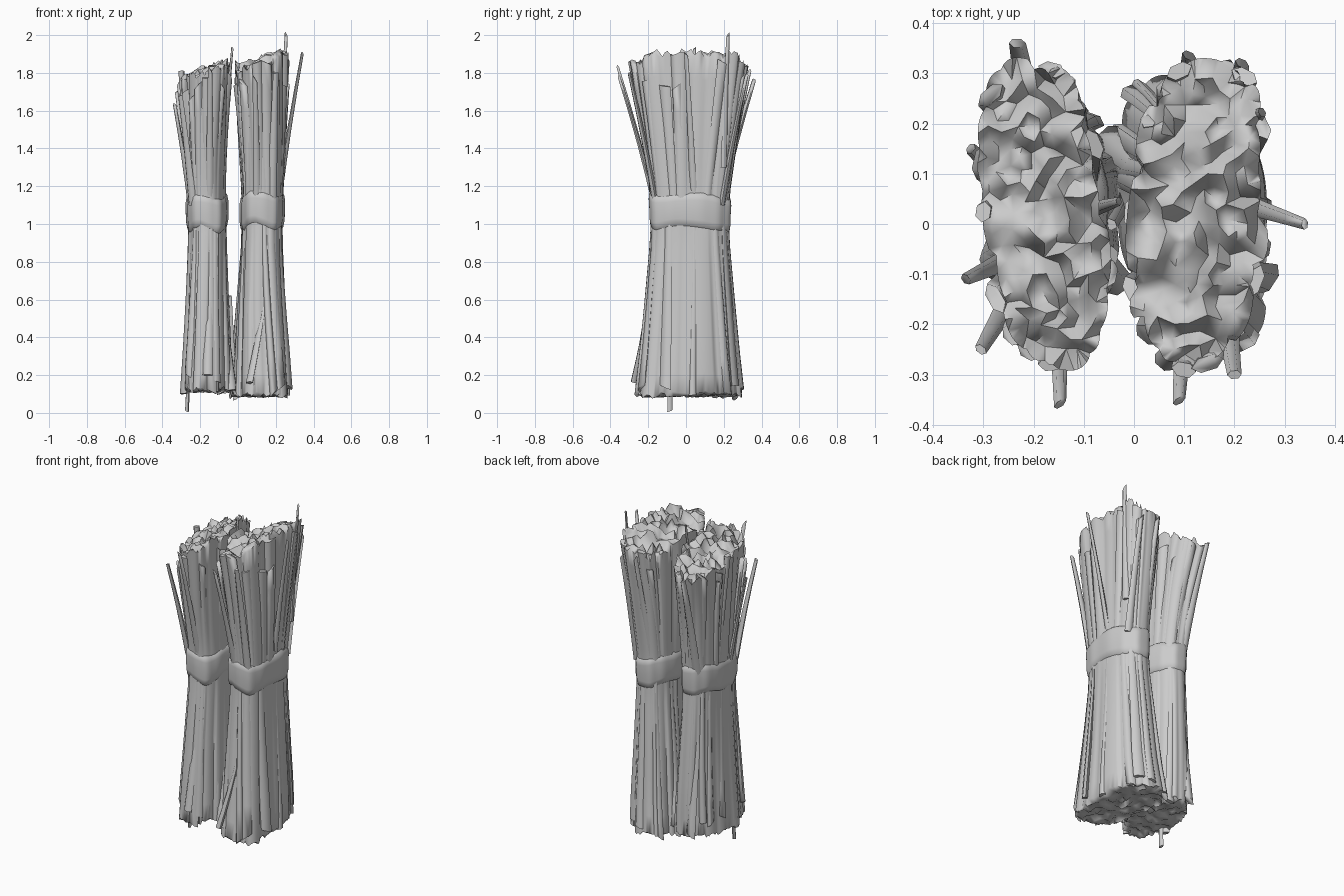
import bpy, bmesh, random
from math import sin, cos, pi, copysign
from mathutils import Vector
from mathutils.geometry import delaunay_2d_cdt

if "Cube" in bpy.data.objects:
    bpy.data.objects.remove(bpy.data.objects["Cube"])

random.seed(5)
N = 120  # samples around a sheaf

# Outline stations: z, centre x, centre y, half width, half depth, x shear along y
LEFT = [(0.11, -.165, -.005, .128, .235, .06), (0.3, -.163, 0, .12, .23, .05), (0.6, -.163, .005, .108, .215, .03),
        (0.9, -.163, .01, .10, .197, 0), (1.06, -.163, .01, .099, .19, 0), (1.2, -.167, .01, .10, .20, 0),
        (1.5, -.174, .01, .110, .245, -.05), (1.8, -.18, .018, .120, .30, -.1)]
RIGHT = [(0.085, .115, .02, .150, .285, -.12), (0.3, .12, .02, .140, .262, -.08), (0.6, .122, .02, .124, .235, -.04),
         (0.9, .127, .02, .108, .21, 0), (1.06, .128, .02, .106, .203, 0), (1.2, .13, .02, .108, .215, 0),
         (1.5, .13, .02, .12, .255, .03), (1.86, .13, .018, .130, .305, .07)]


def section(st, z):
    """Interpolated cx, cy, rx, ry, shear at height z."""
    for a, b in zip(st, st[1:]):
        if z <= b[0] or b is st[-1]:
            t = (z - a[0]) / (b[0] - a[0])
            return [p + (q - p) * t for p, q in zip(a[1:], b[1:])]


def point(st, ang, z, lift=0.0, f=1.0):
    """Point on the rounded-rectangle outline, pushed out by lift or scaled by f."""
    cx, cy, rx, ry, sh = section(st, z)
    c, s = cos(ang), sin(ang)
    y = copysign(abs(s) ** .8, s) * (ry * f + lift)
    return Vector((cx + copysign(abs(c) ** .8, c) * (rx * f + lift) + sh * y, cy + y, z))


def flutes(amp):
    """Radial offset and end raggedness, in straw-wide steps around the sheaf."""
    off, rag = [], []
    while len(off) < N:
        n, base, r = random.randint(2, 9), random.uniform(-amp, amp), random.uniform(-1, 1)
        for k in range(n):
            h = sin(pi * (k + .5) / n)
            off.append(base + amp * .5 * (h - .6))
            rag.append(r * .6 + h * .6 + random.uniform(-.25, .25))
    return off[:N], rag[:N]


def finish(name, bm, angle=45):
    bmesh.ops.recalc_face_normals(bm, faces=bm.faces)
    me = bpy.data.meshes.new(name)
    bm.to_mesh(me)
    bm.free()
    ob = bpy.data.objects.new(name, me)
    bpy.context.collection.objects.link(ob)
    bpy.ops.object.select_all(action='DESELECT')
    ob.select_set(True)
    bpy.context.view_layer.objects.active = ob
    bpy.ops.object.shade_smooth_by_angle(angle=angle * pi / 180)
    return ob


def bridge(bm, a, b):
    n = len(a)
    for i in range(n):
        bm.faces.new((a[i], a[(i + 1) % n], b[(i + 1) % n], b[i]))


def top_z(st, x, y):
    """Crown height: slopes up to the right and falls towards both ends."""
    return st[-1][0] + .35 * (x - st[-1][1]) - .45 * y * y


def ragged_cap(bm, st, ring, height, amp):
    """Fill an end with a lumpy triangulated surface of cut straw ends."""
    pts = [v.co.xy for v in ring]
    z = height(st[-1][1], 0)
    inner = []
    for _ in range(2500):
        q = point(st, random.uniform(0, 2 * pi), z, 0, .92 * random.random() ** .5).xy
        if all((q - o).length > .02 for o in inner):
            inner.append(q)
    n = len(ring)
    co, _, faces, orig, _, _ = delaunay_2d_cdt(pts + inner, [(i, (i + 1) % n) for i in range(n)], [], 1, 1e-5)
    vs = []
    for c, o in zip(co, orig):
        edge = [k for k in o if k < n]
        vs.append(ring[edge[0]] if edge else
                  bm.verts.new((c.x, c.y, height(c.x, c.y) + random.uniform(-amp, amp))))
    for f in faces:
        if len({vs[k] for k in f}) == len(f):
            bm.faces.new([vs[k] for k in f])


def sheaf_body(name, st):
    bm = bmesh.new()
    (lo, lrag), (hi, hrag) = flutes(.012), flutes(.014)
    z0, z1, zw = st[0][0], st[-1][0], 1.06
    rings = []
    R = 16
    for r in range(R + 1):
        t = r / R
        z = z0 + (z1 - z0) * t
        ring = []
        for i in range(N):
            w = (z - zw) / (z1 - zw) if z > zw else (zw - z) / (zw - z0)
            d = (hi if z > zw else lo)[i] * min(1, .2 + 1.2 * w)
            p = point(st, 2 * pi * i / N, z, d)
            if t > .8:
                p.z += (t - .8) / .2 * (top_z(st, p.x, p.y) - z1 + .045 * hrag[i])
            if t < .12:
                p.z += .025 * lrag[i] * (1 - t / .12)
            ring.append(bm.verts.new(p))
        rings.append(ring)
    for a, b in zip(rings, rings[1:]):
        bridge(bm, a, b)
    ragged_cap(bm, st, rings[-1], lambda x, y: top_z(st, x, y) + .005, .04)
    ragged_cap(bm, st, rings[0], lambda x, y: z0 + .01, .015)
    return finish(name, bm, 70)


def straw(bm, path, width, thick, out, tip=.45):
    """Flattened six-sided stalk along a path, scaled towards its tip, with closed pointed ends."""
    rings = []
    for k, p in enumerate(path):
        d = (path[min(k + 1, len(path) - 1)] - path[max(k - 1, 0)]).normalized()
        side = d.cross(out).normalized()
        nrm = side.cross(d).normalized()
        s = 1 + (tip - 1) * k / (len(path) - 1)
        skew = random.uniform(-.025, .025) if k == len(path) - 1 else 0
        rings.append([bm.verts.new(p + side * cos(pi * j / 3) * width * s + d * skew * cos(pi * j / 3)
                                   + nrm * sin(pi * j / 3) * thick * s) for j in range(6)])
    for a, b in zip(rings, rings[1:]):
        bridge(bm, a, b)
    bm.faces.new(rings[0])
    bm.faces.new(rings[-1])


def outer_straws(name, st):
    bm = bmesh.new()
    z0, z1 = st[0][0], st[-1][0]
    for count, end0, lift, flare in ((14, z1, -.010, .02), (12, z0, -.009, .008)):
        for i in range(count):
            ang = 2 * pi * (i + random.uniform(-.35, .35)) / count
            end = end0 - random.uniform(-.02, .14) if end0 > 1 else end0 + random.uniform(-.01, .1)
            fl, tw = random.uniform(.2, 1) * flare, random.uniform(-.15, .15)
            path = [point(st, ang + tw * t, 1.06 + (end - 1.06) * t, lift + fl * t * t)
                    for t in (0, .2, .4, .6, .8, 1)]
            straw(bm, path, random.uniform(.014, .024), .011, Vector((cos(ang), sin(ang), 0)), 1.5)
    return finish(name, bm, 75)


def binding_band(name, st, tilt):
    bm = bmesh.new()
    rings = []
    for dz, lift in ((-.095, -.014), (-.085, .003), (-.05, .010), (0, .012), (.05, .011), (.08, .005), (.095, -.014)):
        ring = []
        for i in range(64):
            a = 2 * pi * i / 64
            p = point(st, a, 1.065 + dz, lift + .003 * sin(5 * a) + .002 * sin(11 * a))
            p.z += tilt * sin(a) + .012 * sin(3 * a + 1) - (.008 * sin(4 * a) if dz < -.04 else 0)
            ring.append(bm.verts.new(p))
        rings.append(ring)
    for a, b in zip(rings, rings[1:]):
        bridge(bm, a, b)
    bridge(bm, rings[-1], rings[0])
    return finish(name, bm, 75)


for side, st, tilt in (("left", LEFT, .01), ("right", RIGHT, -.012)):
    sheaf_body(side + "_sheaf_body", st)
    outer_straws(side + "_sheaf_straws", st)
    binding_band(side + "_binding_band", st, tilt)

# Loose stalks standing clear of the sheaves: root, tip, half width
STRAYS = [((.22, .04, 1.15), (.34, 0, 1.9), .02), ((.225, .2, 1.3), (.255, .222, 2.0), .02),
          ((-.25, -.07, 1.1), (-.335, -.11, 1.63), .022), ((-.25, .08, 1.1), (-.325, .15, 1.7), .022),
          ((-.15, -.165, 1.1), (-.147, -.358, 1.82), .022), ((.1, -.165, 1.1), (.09, -.352, 1.77), .022),
          ((-.2, .18, 1.1), (-.232, .36, 1.76), .03), ((.1, .2, 1.1), (.11, .335, 1.8), .026),
          ((.2, .19, 1.1), (.215, .32, 1.78), .026), ((-.13, .18, 1.1), (-.13, .285, 1.78), .024),
          ((-.08, .03, 1.3), (-.03, .045, 1.93), .016), ((-.255, -.08, .4), (-.27, -.085, 0.01), .01),
          ((.14, -.19, .6), (.06, -.275, .16), .016), ((-.24, -.14, 1.1), (-.305, -.25, 1.68), .024),
          ((-.09, -.03, .65), (-.03, -.12, .12), .02), ((.03, .1, .65), (-.05, .17, .12), .024),
          ((.18, -.16, 1.1), (.2, -.3, 1.8), .026), ((-.05, 0, .62), (-.03, .05, .12), .018),
          ((-.15, -.17, .8), (-.16, -.26, .2), .018), ((-.2, .17, .8), (-.2, .24, .14), .02)]
bm = bmesh.new()
for a, b, w in STRAYS:
    a, b = Vector(a), Vector(b)
    bow = Vector((b.x - a.x, b.y - a.y, 0)) * -.04
    out = Vector((b.x - a.x, b.y - a.y, 0)).normalized()
    tip = .55 if b.z > a.z else 1.5
    straw(bm, [a.lerp(b, t) + bow * sin(pi * t) for t in (0, .25, .5, .75, 1)], w, w * .65, out, tip)
finish("loose_stalks", bm, 75)
